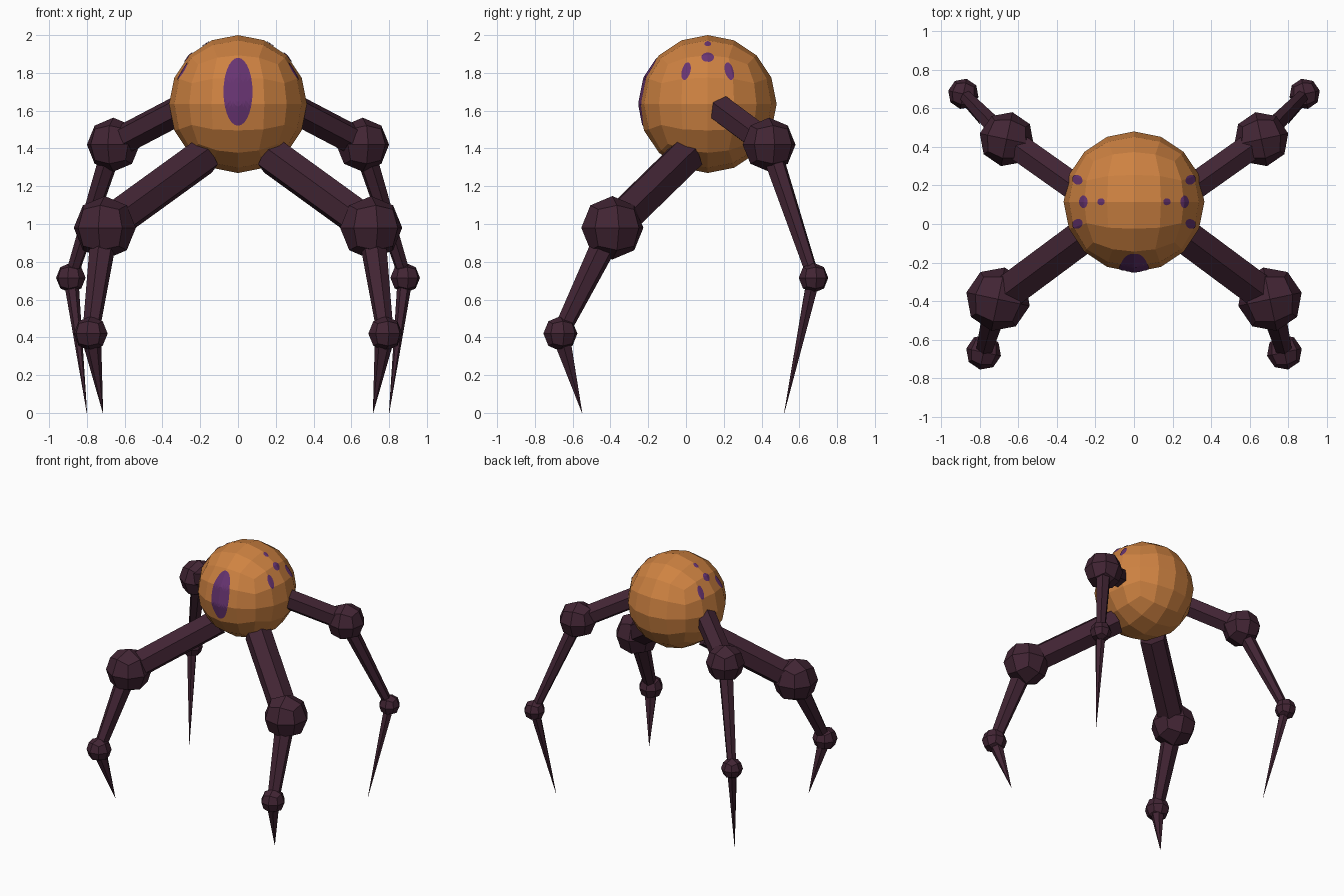
import bpy, bmesh, math
from mathutils import Vector, Matrix
from mathutils.bvhtree import BVHTree

if "Cube" in bpy.data.objects:
    bpy.data.objects.remove(bpy.data.objects["Cube"])


def material(name, rgb):
    m = bpy.data.materials.new(name)
    m.diffuse_color = (*rgb, 1)
    m.use_nodes = True
    m.node_tree.nodes["Principled BSDF"].inputs["Base Color"].default_value = m.diffuse_color
    return m


ORANGE = material("orange shell", (0.62, 0.225, 0.054))
PURPLE = material("purple eye", (0.135, 0.034, 0.165))
DARK = material("dark plum", (0.054, 0.018, 0.034))


def finish(bm, name, mat):
    bmesh.ops.recalc_face_normals(bm, faces=bm.faces)
    me = bpy.data.meshes.new(name)
    bm.to_mesh(me)
    bm.free()
    me.materials.append(mat)
    ob = bpy.data.objects.new(name, me)
    bpy.context.collection.objects.link(ob)
    return ob


def quad_ball(center, radius, levels, yaw=0.0):
    """Cube subdivided and rounded into a ball of quads."""
    bm = bmesh.new()
    bmesh.ops.create_cube(bm, size=2)
    for _ in range(levels):
        bmesh.ops.subdivide_edges(bm, edges=bm.edges[:], cuts=1, use_grid_fill=True)
        for v in bm.verts:
            v.co.normalize()
    bm.transform(Matrix.Translation(center) @ Matrix.Rotation(yaw, 4, 'Z')
                 @ Matrix.Scale(radius, 4))
    return bm


def limb(name, a, b, r1, r2):
    """Six-sided tapered segment from a to b."""
    a, b = Vector(a), Vector(b)
    d = b - a
    bm = bmesh.new()
    bmesh.ops.create_cone(bm, cap_ends=True, segments=6, radius1=r1, radius2=r2,
                          depth=d.length)
    bm.transform(Matrix.Translation((a + b) / 2) @ d.to_track_quat('Z', 'Y').to_matrix().to_4x4())
    finish(bm, name, DARK)


# Round body
CENTER = Vector((0, 0.115, 1.635))
body_bm = quad_ball(CENTER, 0.365, 2)
tree = BVHTree.FromBMesh(body_bm)
finish(body_bm, "body", ORANGE)


def eye(name, point, half_w, half_h, normal=None, rings=7, segs=28):
    """Thin oval patch that hugs the body surface."""
    point = Vector(point)
    n = (normal or (point - CENTER)).normalized()
    side = Vector((0, 0, 1)).cross(n).normalized()
    up = n.cross(side)
    bm = bmesh.new()

    def put(u, v):
        start = point + side * u + up * v + n * 0.5
        hit = tree.ray_cast(start, -n)[0]
        return bm.verts.new(hit + n * 0.004)

    mid = put(0, 0)
    prev = None
    for k in range(1, rings + 1):
        f = k / rings
        ring = [put(half_w * f * math.cos(t), half_h * f * math.sin(t))
                for t in (2 * math.pi * i / segs for i in range(segs))]
        for i in range(segs):
            j = (i + 1) % segs
            if prev:
                bm.faces.new((prev[i], ring[i], ring[j], prev[j]))
            else:
                bm.faces.new((mid, ring[i], ring[j]))
        prev = ring
    ob = finish(bm, name, PURPLE)
    # keep the patch facing outwards
    if ob.data.polygons[0].normal.dot(n) < 0:
        ob.data.flip_normals()


eye("front_eye", (0, -0.25, 1.70), 0.077, 0.18, Vector((0, -1, 0)))

for s, tag in ((1, "right"), (-1, "left")):
    # Small side eyes
    eye(f"{tag}_eye_front", (s * 0.295, 0.0, 1.81), 0.024, 0.054, rings=4)
    eye(f"{tag}_eye_back", (s * 0.295, 0.23, 1.81), 0.024, 0.054, rings=4)
    eye(f"{tag}_eye_upper", (s * 0.265, 0.115, 1.885), 0.033, 0.033, rings=4)
    eye(f"{tag}_eye_top", (s * 0.172, 0.115, 1.957), 0.018, 0.023, rings=4)

    # Legs: hip, knee, ankle, tip, then radii
    for end, hip, knee, ankle, tip, rk, ra, rt, rs1, rs2, rc in (
        ("front", (0.18, 0.0, 1.36), (0.705, -0.39, 0.98), (0.78, -0.665, 0.42),
         (0.715, -0.55, 0.0), 0.168, 0.092, 0.102, 0.075, 0.045, 0.055),
        ("back", (0.25, 0.15, 1.635), (0.66, 0.44, 1.42), (0.885, 0.675, 0.715),
         (0.80, 0.52, 0.0), 0.143, 0.08, 0.08, 0.058, 0.034, 0.04),
    ):
        hip, knee, ankle, tip = (Vector((s * p[0], p[1], p[2]))
                                 for p in (hip, knee, ankle, tip))
        pre = f"{tag}_{end}"
        limb(f"{pre}_thigh", hip, knee, rt, rt)
        limb(f"{pre}_shin", knee, ankle, rs1, rs2)
        limb(f"{pre}_claw", ankle, tip, rc, 0.001)
        yaw = s * math.radians(12)
        finish(quad_ball(knee, rk, 1, yaw), f"{pre}_knee", DARK)
        finish(quad_ball(ankle, ra, 1, yaw), f"{pre}_ankle", DARK)
